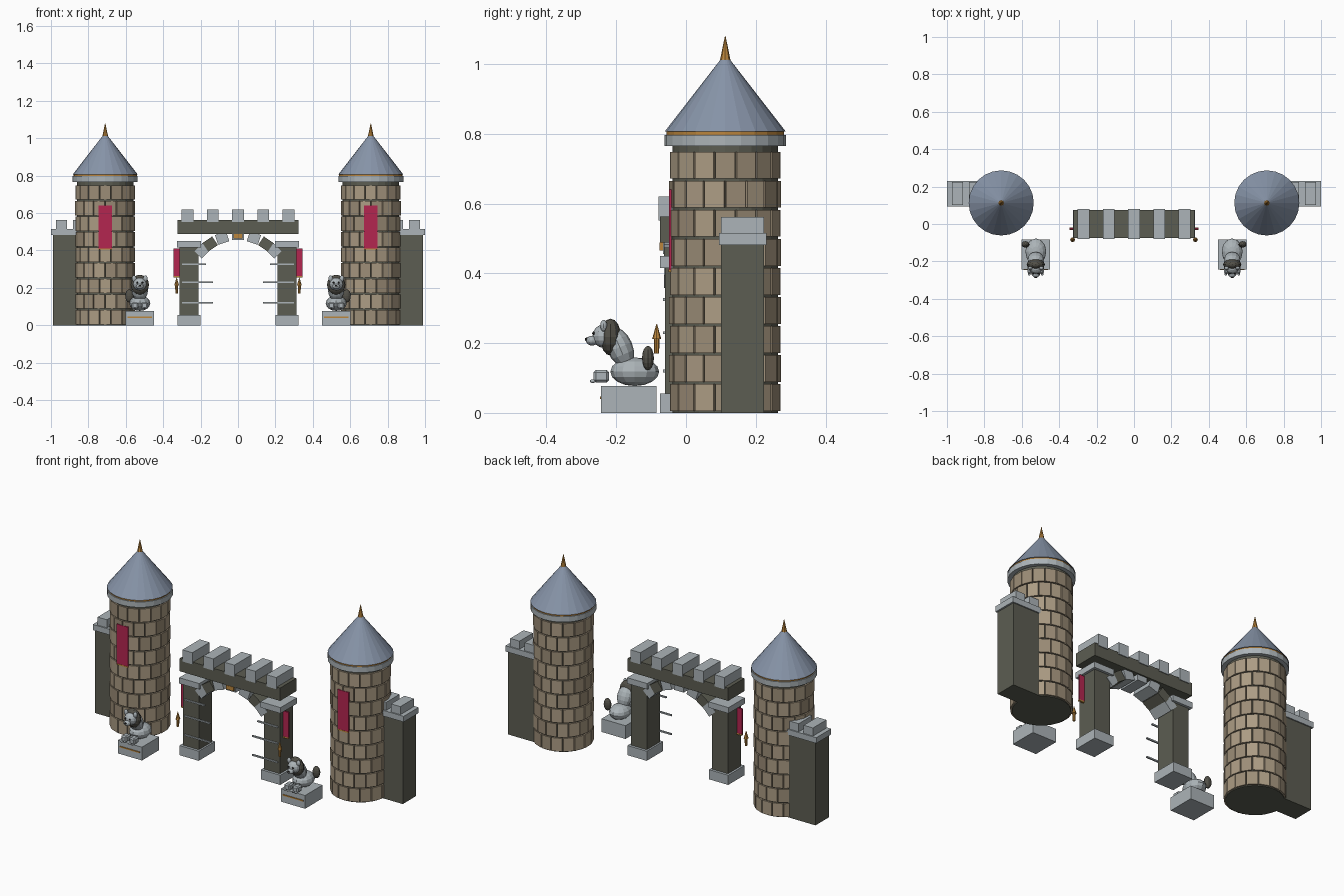
import bpy, bmesh, math, random
from mathutils import Matrix, Vector, Euler

random.seed(4)
cube = bpy.data.objects.get("Cube")
if cube:
    bpy.data.objects.remove(cube, do_unlink=True)


def material(name, r, g, b):
    lin = [(c / 255 / 12.92) if c < 11 else ((c / 255 + 0.055) / 1.055) ** 2.4 for c in (r, g, b)]
    m = bpy.data.materials.new(name)
    m.use_nodes = True
    m.diffuse_color = (*lin, 1)
    m.node_tree.nodes["Principled BSDF"].inputs["Base Color"].default_value = (*lin, 1)
    return m


LIGHT = material("pale stone", 172, 180, 184)
DARK = material("dark stone", 92, 93, 82)
TAN = material("tan brick", 172, 156, 132)
TAN_DEEP = material("deep tan brick", 156, 141, 119)
ROOF = material("slate blue", 135, 148, 168)
RED = material("crimson cloth", 180, 38, 80)
GOLD = material("old gold", 188, 134, 60)
MANE = material("mane grey", 82, 80, 72)
BLACK = material("charcoal", 40, 38, 36)


def finish(name, bm, *mats):
    mesh = bpy.data.meshes.new(name)
    bm.to_mesh(mesh)
    bm.free()
    for m in mats:
        mesh.materials.append(m)
    obj = bpy.data.objects.new(name, mesh)
    bpy.context.collection.objects.link(obj)
    return obj


def placed(center, size, rot=(0, 0, 0)):
    return Matrix.LocRotScale(Vector(center), Euler(rot), Vector(size))


def span_box(name, mat, x, y, z):
    """Box given by its limits on each axis."""
    bm = bmesh.new()
    mid = [(a + b) / 2 for a, b in (x, y, z)]
    bmesh.ops.create_cube(bm, size=1, matrix=placed(mid, [abs(b - a) for a, b in (x, y, z)]))
    return finish(name, bm, mat)


def box(name, mat, center, size, rot=(0, 0, 0)):
    bm = bmesh.new()
    bmesh.ops.create_cube(bm, size=1, matrix=placed(center, size, rot))
    return finish(name, bm, mat)


def cone(name, mat, x, y, z0, z1, r0, r1, sides=24):
    bm = bmesh.new()
    bmesh.ops.create_cone(bm, cap_ends=True, segments=sides, radius1=r0, radius2=r1, depth=z1 - z0,
                          matrix=Matrix.Translation((x, y, (z0 + z1) / 2)))
    return finish(name, bm, mat)


def ball(name, mat, center, radii, tilt=0):
    bm = bmesh.new()
    bmesh.ops.create_uvsphere(bm, u_segments=12, v_segments=8, radius=1,
                              matrix=placed(center, radii, (tilt, 0, 0)))
    return finish(name, bm, mat)


def brick_courses(name, x, y, radius, rows=9, count=16, pitch=0.0833):
    """Rings of separate blocks, every other ring turned by half a block."""
    bm = bmesh.new()
    for row in range(rows):
        for i in range(count):
            a = math.tau * (i + row % 2 / 2) / count
            r = radius - 0.01
            at = (x + r * math.cos(a), y + r * math.sin(a), (row + 0.5) * pitch + 0.002)
            made = bmesh.ops.create_cube(bm, size=1, matrix=placed(at, (0.02, 0.057, 0.077), (0, 0, a)))
            tone = int(random.random() < 0.35)
            for f in {f for v in made["verts"] for f in v.link_faces}:
                f.material_index = tone
    return finish(name, bm, TAN, TAN_DEEP)


def tower(s, side):
    x, y = 0.71 * s, 0.1125
    cone(side + "_tower_core", DARK, x, y, 0, 0.77, 0.151, 0.151)
    brick_courses(side + "_tower_bricks", x, y, 0.158)
    cone(side + "_tower_cornice", LIGHT, x, y, 0.765, 0.797, 0.174, 0.174)
    cone(side + "_tower_gold_band", GOLD, x, y, 0.797, 0.807, 0.169, 0.169)
    cone(side + "_tower_roof", ROOF, x, y, 0.806, 1.02, 0.174, 0.008)
    cone(side + "_tower_finial", GOLD, x, y, 1.012, 1.08, 0.015, 0.001, 8)
    span_box(side + "_tower_banner", RED, (x - 0.036, x + 0.036), (-0.049, -0.041), (0.41, 0.64))
    span_box(side + "_tower_banner_hem", GOLD, (x - 0.036, x + 0.036), (-0.05, -0.041), (0.404, 0.411))
    # wall stub on the outer side
    span_box(side + "_wall", DARK, (0.8 * s, 0.99 * s), (0.1, 0.224), (0, 0.485))
    span_box(side + "_wall_cap", LIGHT, (0.8 * s, s), (0.094, 0.231), (0.482, 0.515))
    for i, mx in enumerate((0.944, 0.852)):
        span_box(f"{side}_wall_merlon_{i + 1}", LIGHT, ((mx - 0.03) * s, (mx + 0.03) * s),
                 (0.101, 0.224), (0.515, 0.562))


def gate_side(s, side):
    span_box(side + "_pillar", DARK, (0.21 * s, 0.312 * s), (-0.06, 0.06), (0.05, 0.42))
    span_box(side + "_pillar_base", LIGHT, (0.2 * s, 0.324 * s), (-0.075, 0.075), (0, 0.056))
    span_box(side + "_pillar_cap", LIGHT, (0.197 * s, 0.326 * s), (-0.075, 0.075), (0.416, 0.45))
    # thin joint bars on the front face, overhanging inward
    for i, (z, inner) in enumerate(((0.12, 0.135), (0.23, 0.135), (0.325, 0.17))):
        span_box(f"{side}_joint_bar_{i + 1}", LIGHT, (inner * s, 0.3 * s), (-0.066, -0.057), (z - 0.004, z + 0.004))
    # half of the arch stones
    for i, (deg, mat) in enumerate(((18.6, LIGHT), (34, DARK), (46, LIGHT))):
        a = math.radians(deg) * s
        box(f"{side}_arch_stone_{i + 1}", mat, (0.266 * math.sin(a), 0, 0.214 + 0.266 * math.cos(a)),
            (0.062, 0.125, 0.055), (0, a, 0))
    # hanging cloth and torch
    span_box(side + "_gate_banner", RED, (0.31 * s, 0.345 * s), (-0.03, -0.021), (0.262, 0.41))
    span_box(side + "_gate_banner_hem", GOLD, (0.31 * s, 0.345 * s), (-0.031, -0.02), (0.255, 0.263))
    cone(side + "_torch_handle", GOLD, 0.328 * s, -0.084, 0.17, 0.215, 0.007, 0.008, 8)
    cone(side + "_torch_flame", GOLD, 0.328 * s, -0.084, 0.212, 0.255, 0.013, 0.001, 8)


def guardian(s, side):
    x = 0.525 * s
    name = side + "_guardian_"
    span_box(side + "_pedestal", LIGHT, (x - 0.077, x + 0.077), (-0.243, -0.084), (0, 0.077))
    span_box(side + "_pedestal_stripe", GOLD, (x - 0.065, x + 0.065), (-0.247, -0.24), (0.04, 0.047))
    # body
    ball(name + "haunches", LIGHT, (x, -0.147, 0.118), (0.056, 0.07, 0.041))
    ball(name + "chest", LIGHT, (x, -0.19, 0.188), (0.044, 0.037, 0.06), 0.4)
    ball(name + "tail", MANE, (x + 0.056 * s, -0.109, 0.157), (0.022, 0.017, 0.035))
    # head
    ball(name + "mane", MANE, (x, -0.216, 0.217), (0.049, 0.03, 0.053))
    ball(name + "head", LIGHT, (x, -0.235, 0.22), (0.036, 0.033, 0.034))
    ball(name + "muzzle", LIGHT, (x, -0.269, 0.207), (0.02, 0.018, 0.014))
    ball(name + "nose", BLACK, (x, -0.285, 0.211), (0.007, 0.005, 0.005))
    # paired features
    for k in (-1, 1):
        tag = "left_" if k > 0 else "right_"
        ball(name + tag + "ear", LIGHT, (x + 0.03 * k, -0.236, 0.25), (0.012, 0.01, 0.017))
        ball(name + tag + "eye", BLACK, (x + 0.014 * k, -0.265, 0.228), (0.005, 0.004, 0.005))
        paw = box(name + tag + "paw", LIGHT, (x + 0.026 * k, -0.243, 0.105), (0.036, 0.045, 0.036))
        bevel = paw.modifiers.new("soft_edges", "BEVEL")
        bevel.width = 0.007
        for toe in (-1, 1):
            ball(f"{name}{tag}toe_{toe + 2}", LIGHT, (x + 0.026 * k + 0.009 * toe, -0.267, 0.091),
                 (0.007, 0.009, 0.005))


for s, side in ((1, "left"), (-1, "right")):
    tower(s, side)
    gate_side(s, side)
    guardian(s, side)

# gate top
span_box("gate_beam", DARK, (-0.323, 0.323), (-0.074, 0.074), (0.488, 0.563))
for i in range(5):
    mx = (i - 2) * 0.135
    span_box(f"gate_merlon_{i + 1}", LIGHT, (mx - 0.032, mx + 0.032), (-0.079, 0.079), (0.552, 0.62))
span_box("keystone", LIGHT, (-0.031, 0.031), (-0.066, 0.066), (0.455, 0.492))
span_box("keystone_plate", GOLD, (-0.024, 0.024), (-0.076, -0.066), (0.465, 0.488))
